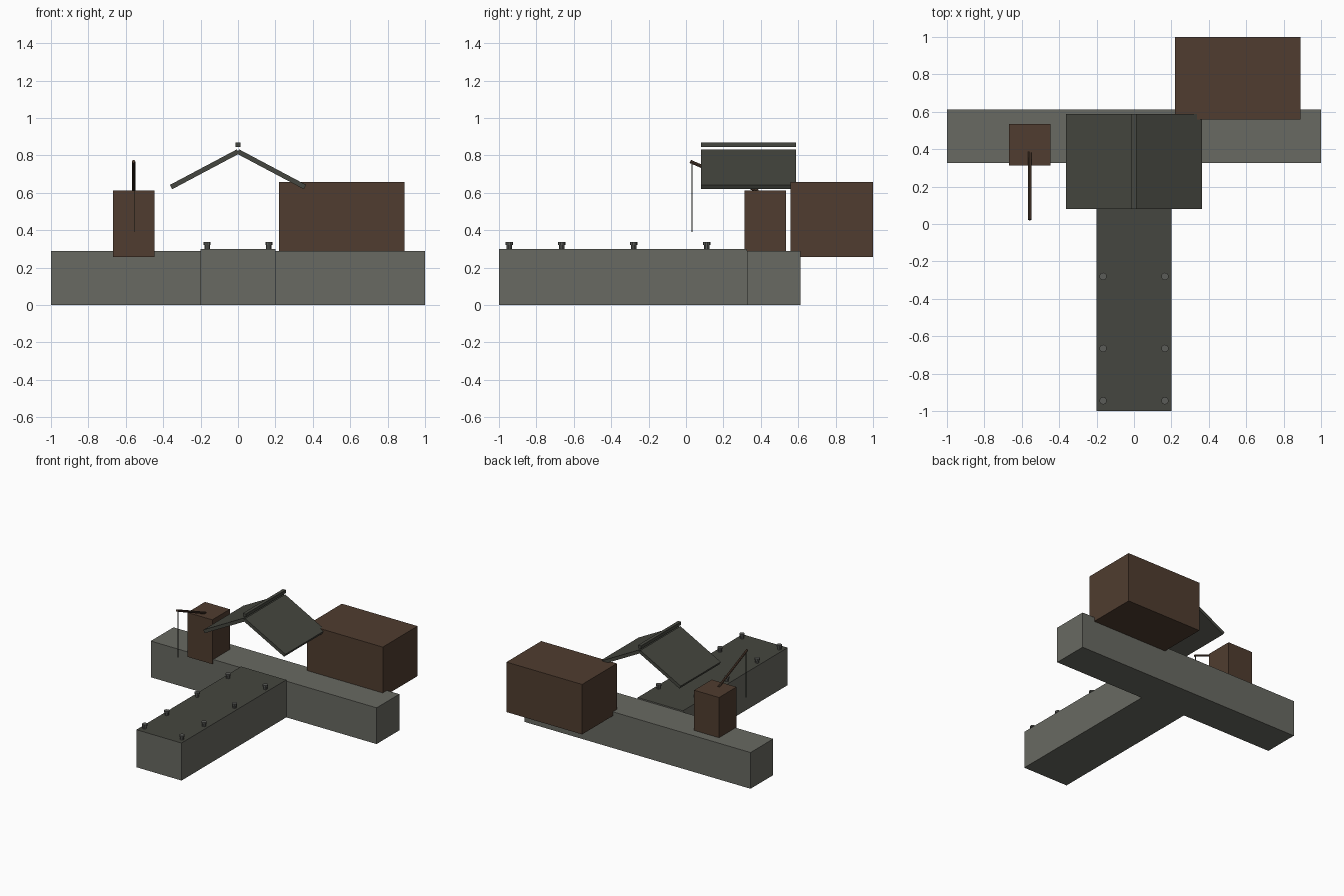
import bpy, bmesh, math
from mathutils import Vector, Matrix

if "Cube" in bpy.data.objects:
    bpy.data.objects.remove(bpy.data.objects["Cube"])


def material(name, rgb):
    m = bpy.data.materials.new(name)
    m.diffuse_color = (*rgb, 1)
    m.use_nodes = True
    m.node_tree.nodes["Principled BSDF"].inputs["Base Color"].default_value = m.diffuse_color
    return m


STONE = material("grey_stone", (0.14, 0.143, 0.122))
DECK = material("dark_slate", (0.060, 0.062, 0.050))
WOOD = material("brown_wood", (0.080, 0.046, 0.029))
IRON = material("iron_grey", (0.105, 0.107, 0.098))


def finish(name, bm, *mats):
    me = bpy.data.meshes.new(name)
    bmesh.ops.recalc_face_normals(bm, faces=bm.faces)
    bm.to_mesh(me)
    bm.free()
    for m in mats:
        me.materials.append(m)
    ob = bpy.data.objects.new(name, me)
    bpy.context.collection.objects.link(ob)
    return ob


def box(name, x, y, z, mat, top_mat=None):
    """Box from (min, max) ranges, optionally with another colour on top."""
    bm = bmesh.new()
    bmesh.ops.create_cube(bm, size=1)
    for v in bm.verts:
        v.co = [r[0] if c < 0 else r[1] for c, r in zip(v.co, (x, y, z))]
    if top_mat:
        bm.normal_update()
        for f in bm.faces:
            f.material_index = int(f.normal.z > 0.9)
    return finish(name, bm, mat, *([top_mat] if top_mat else []))


def rod(name, a, b, radius, sides, mat):
    """Straight rod between two points."""
    a, b = Vector(a), Vector(b)
    bm = bmesh.new()
    rot = (b - a).to_track_quat('Z', 'Y').to_matrix().to_4x4()
    bmesh.ops.create_cone(bm, cap_ends=True, segments=sides, radius1=radius,
                          radius2=radius, depth=(b - a).length,
                          matrix=Matrix.Translation((a + b) / 2) @ rot)
    return finish(name, bm, mat)


# Quay and pier
box("quay", (-1, 1), (0.325, 0.612), (0, 0.29), STONE)
box("pier", (-0.2, 0.2), (-1, 0.325), (0, 0.30), STONE, DECK)

# Bollards: narrow post with a wider cap, in pairs along the pier
for y in (-0.945, -0.665, -0.28, 0.11):
    for x in (-0.165, 0.165):
        rod("bollard_post", (x, y, 0.295), (x, y, 0.325), 0.015, 10, IRON)
        rod("bollard_cap", (x, y, 0.322), (x, y, 0.336), 0.020, 10, IRON)

# Warehouse and crane house
box("warehouse", (0.22, 0.89), (0.56, 1.0), (0.257, 0.657), WOOD)
box("crane_house", (-0.667, -0.447), (0.313, 0.535), (0.257, 0.612), WOOD)

# Crane boom and hanging rope
rod("crane_boom", (-0.558, 0.385, 0.61), (-0.558, 0.023, 0.768), 0.009, 8, WOOD)
rod("crane_rope", (-0.555, 0.033, 0.39), (-0.555, 0.033, 0.765), 0.0025, 6, DECK)

# Gable roof: two sloping slabs and a ridge beam
slope = math.atan2(0.19, 0.358)
length = math.hypot(0.19, 0.358)
for side in (-1, 1):
    slab = box("roof_slab", (-length / 2, length / 2), (0.08, 0.587),
               (-0.013, 0.013), DECK)
    slab.location = (side * 0.179, 0, 0.726)
    slab.rotation_euler = (0, side * slope, 0)
box("roof_ridge", (-0.013, 0.013), (0.08, 0.587), (0.845, 0.870), DECK)
